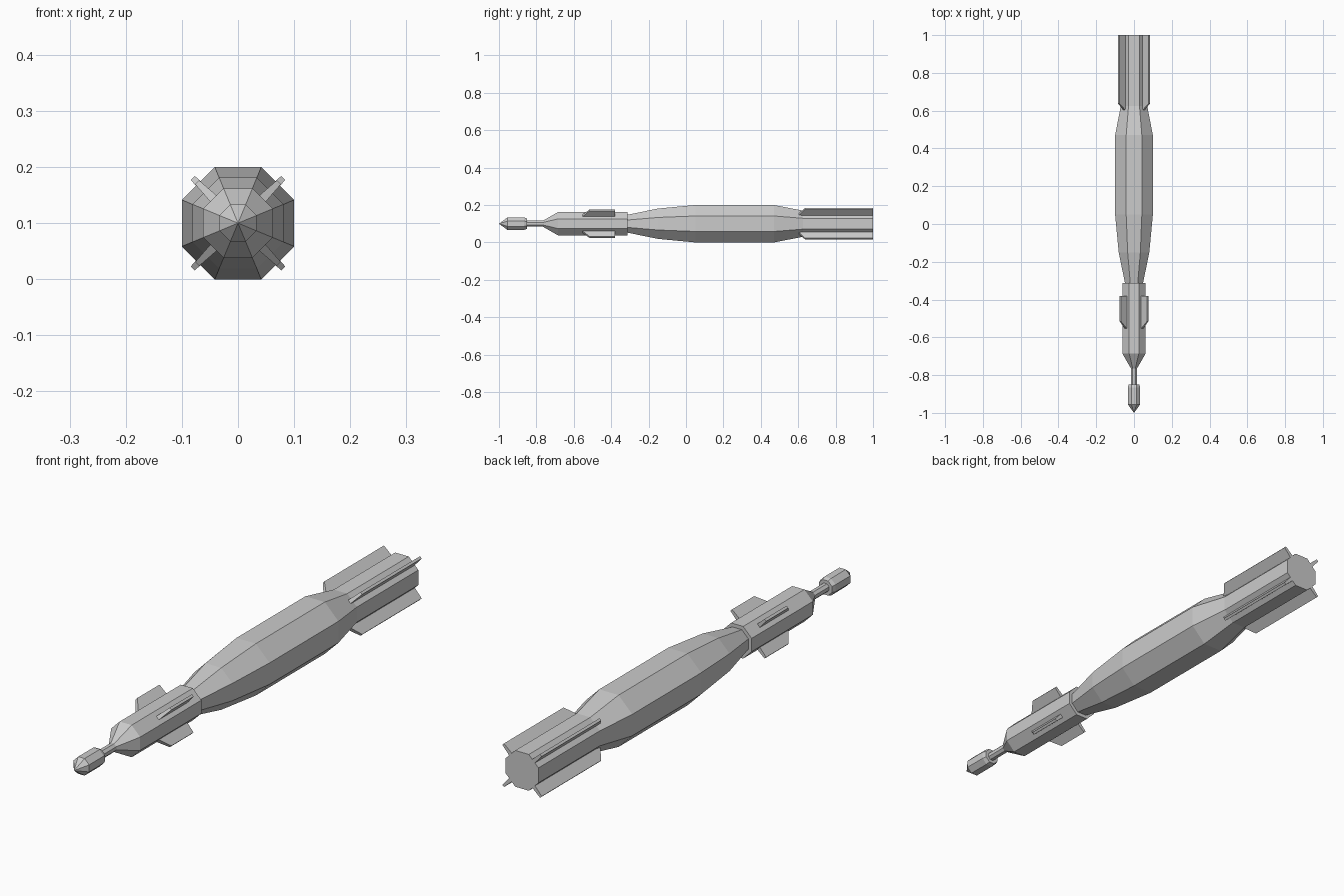
import bpy, bmesh
from math import cos, sin, pi
from mathutils import Matrix

if "Cube" in bpy.data.objects:
    bpy.data.objects.remove(bpy.data.objects["Cube"])

CZ = 0.1       # height of the long axis
SIDES = 8


def finish(name, bm):
    bmesh.ops.recalc_face_normals(bm, faces=bm.faces[:])
    me = bpy.data.meshes.new(name)
    bm.to_mesh(me)
    bm.free()
    ob = bpy.data.objects.new(name, me)
    bpy.context.collection.objects.link(ob)
    return ob


def lathe(name, profile, cap_end=False):
    """Octagonal body along y; profile holds (y, centre-to-flat radius)."""
    bm = bmesh.new()
    rings = []
    for y, r in profile:
        if r == 0:
            rings.append([bm.verts.new((0, y, CZ))] * SIDES)
            continue
        big = r / cos(pi / SIDES)
        angles = [(i + 0.5) * 2 * pi / SIDES for i in range(SIDES)]
        rings.append([bm.verts.new((big * cos(a), y, CZ + big * sin(a))) for a in angles])
    for a, b in zip(rings, rings[1:]):
        for i in range(SIDES):
            j = (i + 1) % SIDES
            bm.faces.new(list(dict.fromkeys((a[i], a[j], b[j], b[i]))))
    if cap_end:
        bm.faces.new(rings[-1])
    return finish(name, bm)


def fins(name, outline, root_half, tip_half):
    """Four diagonal fins; outline holds (y, radius) with root points first and last."""
    for k in range(4):
        bm = bmesh.new()
        sides = []
        for s in (-1, 1):
            halves = [root_half, tip_half, tip_half, root_half]
            sides.append([bm.verts.new((r, y, s * h)) for (y, r), h in zip(outline, halves)])
        bm.faces.new(sides[0])
        bm.faces.new(sides[1])
        for i in range(4):
            j = (i + 1) % 4
            bm.faces.new((sides[0][i], sides[0][j], sides[1][j], sides[1][i]))
        turn = Matrix.Translation((0, 0, CZ)) @ Matrix.Rotation(pi / 4 + k * pi / 2, 4, 'Y')
        bmesh.ops.transform(bm, matrix=turn, verts=bm.verts[:])
        finish(f"{name}_{k + 1}", bm)


# Pointed nose probe with its thin stem
lathe("nose_probe", [(-1, 0), (-0.955, 0.033), (-0.865, 0.033), (-0.85, 0.028),
                     (-0.85, 0.016), (-0.765, 0.016)])

# Forward section, stepping down to the main body at its rear
lathe("forward_section", [(-0.765, 0.016), (-0.685, 0.062), (-0.312, 0.062), (-0.312, 0.048)])

# Swollen main body and straight tail
lathe("main_body", [(-0.312, 0.048), (-0.15, 0.081), (0.05, 0.1), (0.47, 0.1),
                    (0.625, 0.07), (1, 0.07)], cap_end=True)

# Small forward fins and long tail fins
fins("forward_fin", [(-0.555, 0.06), (-0.515, 0.103), (-0.38, 0.103), (-0.38, 0.06)], 0.008, 0.005)
fins("tail_fin", [(0.6, 0.068), (0.637, 0.114), (1, 0.114), (1, 0.068)], 0.008, 0.005)
